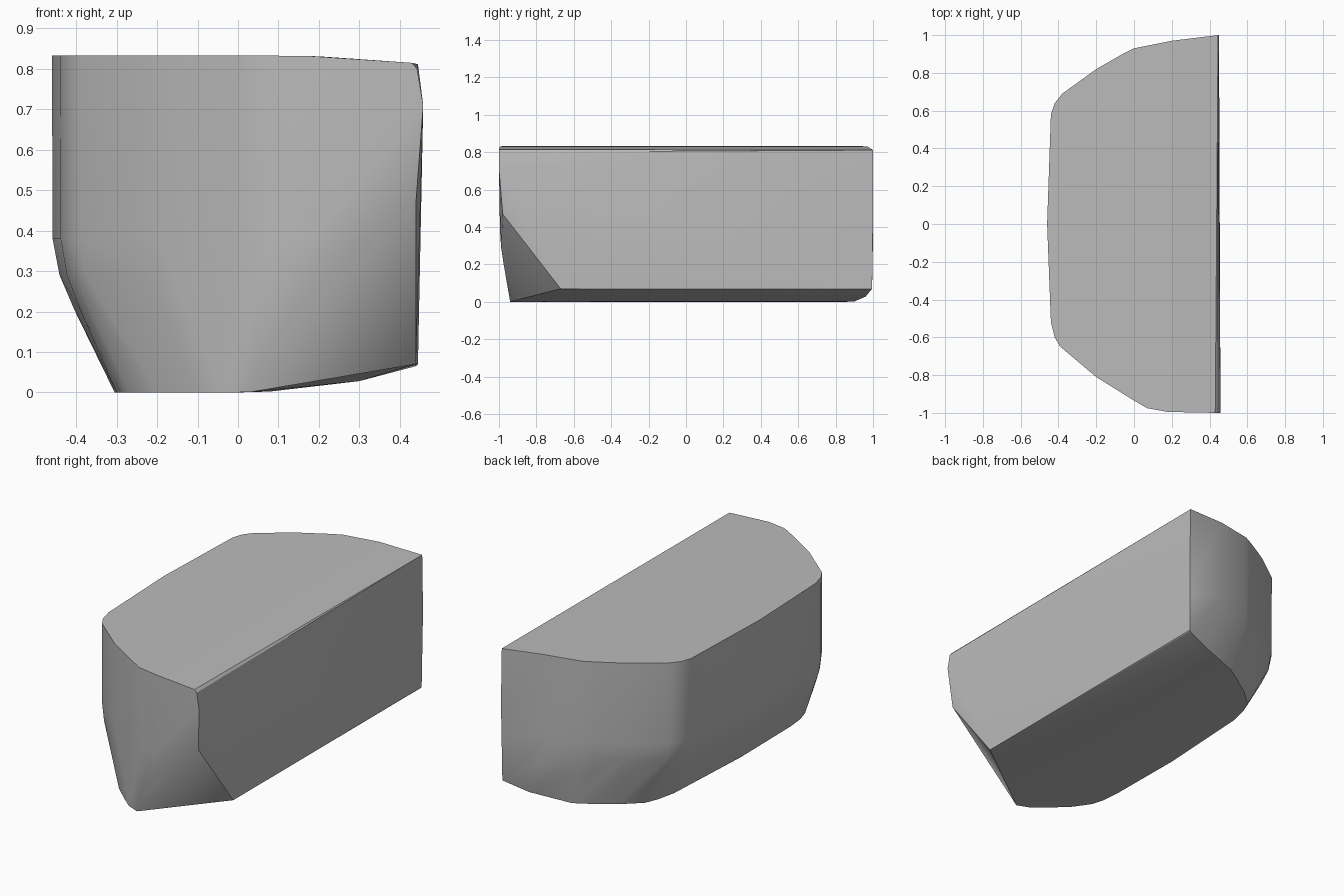
import bpy, bmesh
from mathutils import Vector

if "Cube" in bpy.data.objects:
    bpy.data.objects.remove(bpy.data.objects["Cube"], do_unlink=True)

# Plain grey material
grey = bpy.data.materials.new("light_grey")
grey.use_nodes = True
colour = (0.5, 0.5, 0.5, 1)
grey.diffuse_color = colour
grey.node_tree.nodes["Principled BSDF"].inputs["Base Color"].default_value = colour

# Wall outline paired with the smaller underside outline, back corner to front
wall = [(.445, 1), (.2, .97), (0, .93), (-.06, .9), (-.2, .82), (-.38, .69),
        (-.42, .64), (-.44, .58), (-.46, 0), (-.44, -.52), (-.42, -.6),
        (-.39, -.65), (-.2, -.81), (0, -.935), (.07, -.975), (.18, -.995)]
foot = [(.44, .99), (.3, .96), (.08, .9), (0, .85), (-.12, .77), (-.22, .68),
        (-.25, .61), (-.275, .5), (-.305, -.05), (-.3, -.5), (-.29, -.6),
        (-.27, -.67), (-.2, -.77), (-.1, -.86), (-.04, -.91), (.03, -.94)]
# Height and inward blend of each ring
rings = [(.833, 0), (.38, .01), (.29, .12), (.2, .37), (.11, .65), (.035, .9), (0, 1)]


def lift(x):
    # The underside curves up toward the flat side
    return .065 * max(0, (x + .05) / .49) ** 2.5


bm = bmesh.new()
for z, t in rings:
    for a, b in zip(wall, foot):
        p = Vector(a).lerp(Vector(b), t)
        height = z if z > .8 else max(z, lift(p.x))
        if z > .8:
            height -= .022 * max(0, p.x / .45) ** 3
        bm.verts.new((p.x, p.y, height))

# Flat side corners and the chamfered front corner
for p in [(.43, -1, .815), (.443, -1, .8), (.458, -1, .71), (.44, -.98, .47),
          (.44, -.67, .07), (.45, 1, .5), (.445, .995, .07), (.445, 1, .8)]:
    bm.verts.new(p)

hull = bmesh.ops.convex_hull(bm, input=bm.verts[:])
loose = {e for e in hull["geom_interior"] + hull["geom_unused"]
         if isinstance(e, bmesh.types.BMVert)}
bmesh.ops.delete(bm, geom=list(loose), context="VERTS")
bmesh.ops.dissolve_limit(bm, angle_limit=.012, verts=bm.verts[:], edges=bm.edges[:])
bmesh.ops.recalc_face_normals(bm, faces=bm.faces[:])

mesh = bpy.data.meshes.new("rounded_block")
bm.to_mesh(mesh)
bm.free()
mesh.materials.append(grey)
block = bpy.data.objects.new("rounded_block", mesh)
bpy.context.scene.collection.objects.link(block)

# Soft walls with crisp top, flat side and chamfer
bpy.ops.object.select_all(action="DESELECT")
block.select_set(True)
bpy.context.view_layer.objects.active = block
bpy.ops.object.shade_smooth_by_angle(angle=.5)
